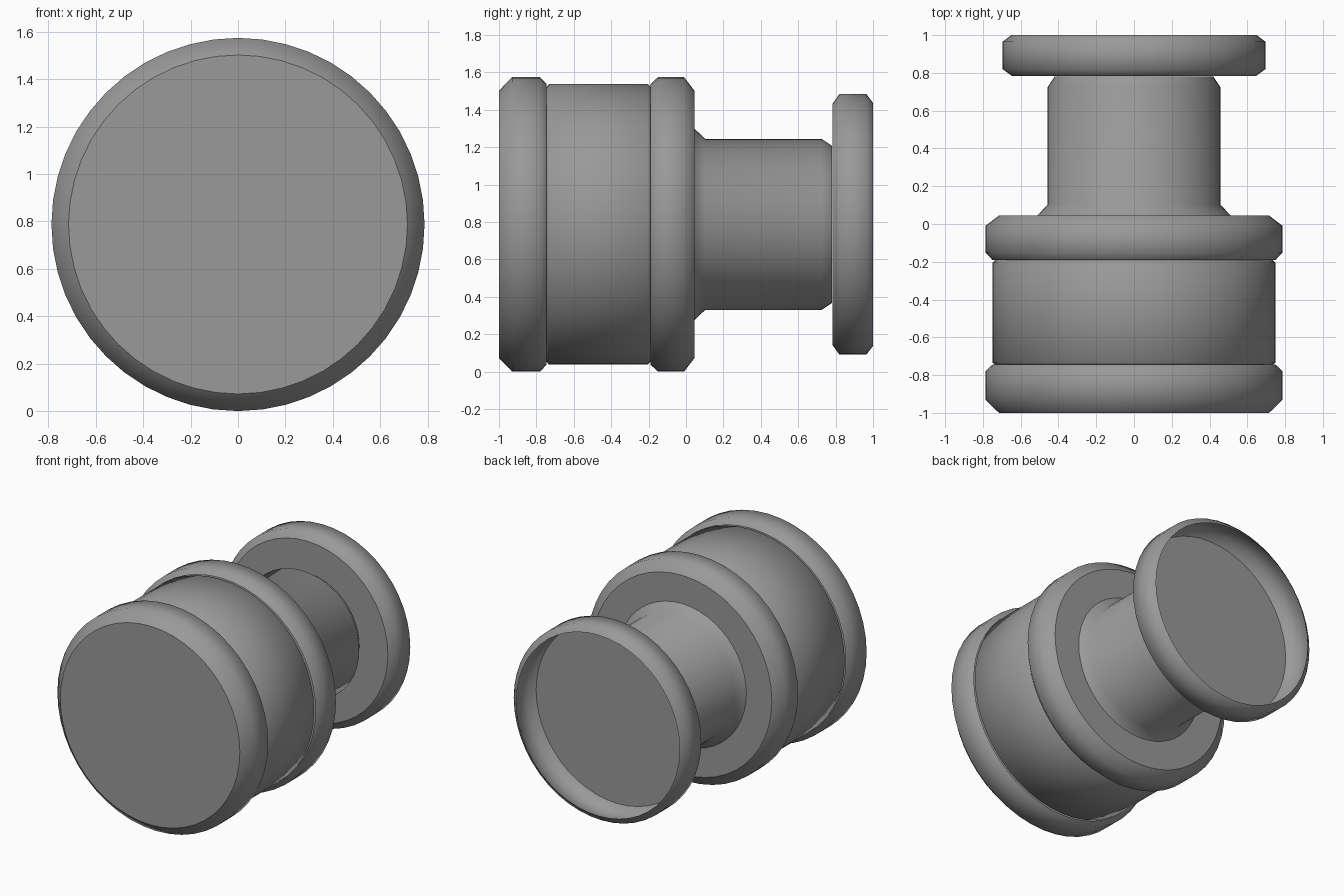
import bpy, bmesh
from math import sin, cos, tau

if "Cube" in bpy.data.objects:
    bpy.data.objects.remove(bpy.data.objects["Cube"])

SIDES = 48
AXIS_Z = 0.787

# Dark grey for the whole model
grey = bpy.data.materials.new("dark_grey")
grey.diffuse_color = (0.32, 0.32, 0.32, 1.0)
grey.use_nodes = True
grey.node_tree.nodes["Principled BSDF"].inputs["Base Color"].default_value = grey.diffuse_color


def lathe(name, profile, cap_start=False, cap_end=False):
    """Spin (y, radius) points round the y axis; walls smooth, caps flat."""
    bm = bmesh.new()
    rings = []
    for y, r in profile:
        rings.append([bm.verts.new((r * sin(tau * i / SIDES), y,
                                    AXIS_Z + r * cos(tau * i / SIDES)))
                      for i in range(SIDES)])
    for a, b in zip(rings, rings[1:]):
        for i in range(SIDES):
            j = (i + 1) % SIDES
            bm.faces.new((a[i], a[j], b[j], b[i])).smooth = True
    if cap_start:
        bm.faces.new(list(reversed(rings[0])))
    if cap_end:
        bm.faces.new(rings[-1])
    bmesh.ops.recalc_face_normals(bm, faces=bm.faces)
    # make sure the wall faces outward, also on open shells
    bm.faces.ensure_lookup_table()
    f = bm.faces[0]
    c = f.calc_center_median()
    if f.normal.x * c.x + f.normal.z * (c.z - AXIS_Z) < 0:
        bmesh.ops.reverse_faces(bm, faces=bm.faces)
    mesh = bpy.data.meshes.new(name)
    bm.to_mesh(mesh)
    bm.free()
    mesh.materials.append(grey)
    obj = bpy.data.objects.new(name, mesh)
    bpy.context.collection.objects.link(obj)
    return obj


# Front rim with the closed front face
lathe("front_rim", [(-1.0, 0.715), (-0.93, 0.787), (-0.78, 0.787),
                    (-0.745, 0.75)], cap_start=True)

# Main drum between the two rims
lathe("drum", [(-0.745, 0.735), (-0.733, 0.75), (-0.205, 0.75),
               (-0.19, 0.735)], cap_start=True, cap_end=True)

# Middle rim with the shoulder face
lathe("middle_rim", [(-0.19, 0.75), (-0.15, 0.787), (-0.01, 0.787),
                     (0.045, 0.715)], cap_end=True)

# Narrow neck with a flared base
lathe("neck", [(0.045, 0.512), (0.103, 0.457), (0.725, 0.457),
               (0.781, 0.42)])

# Back flange: a dish open towards the back
lathe("back_flange", [(0.783, 0.645), (0.82, 0.696), (0.965, 0.696),
                      (1.0, 0.65)], cap_start=True)
